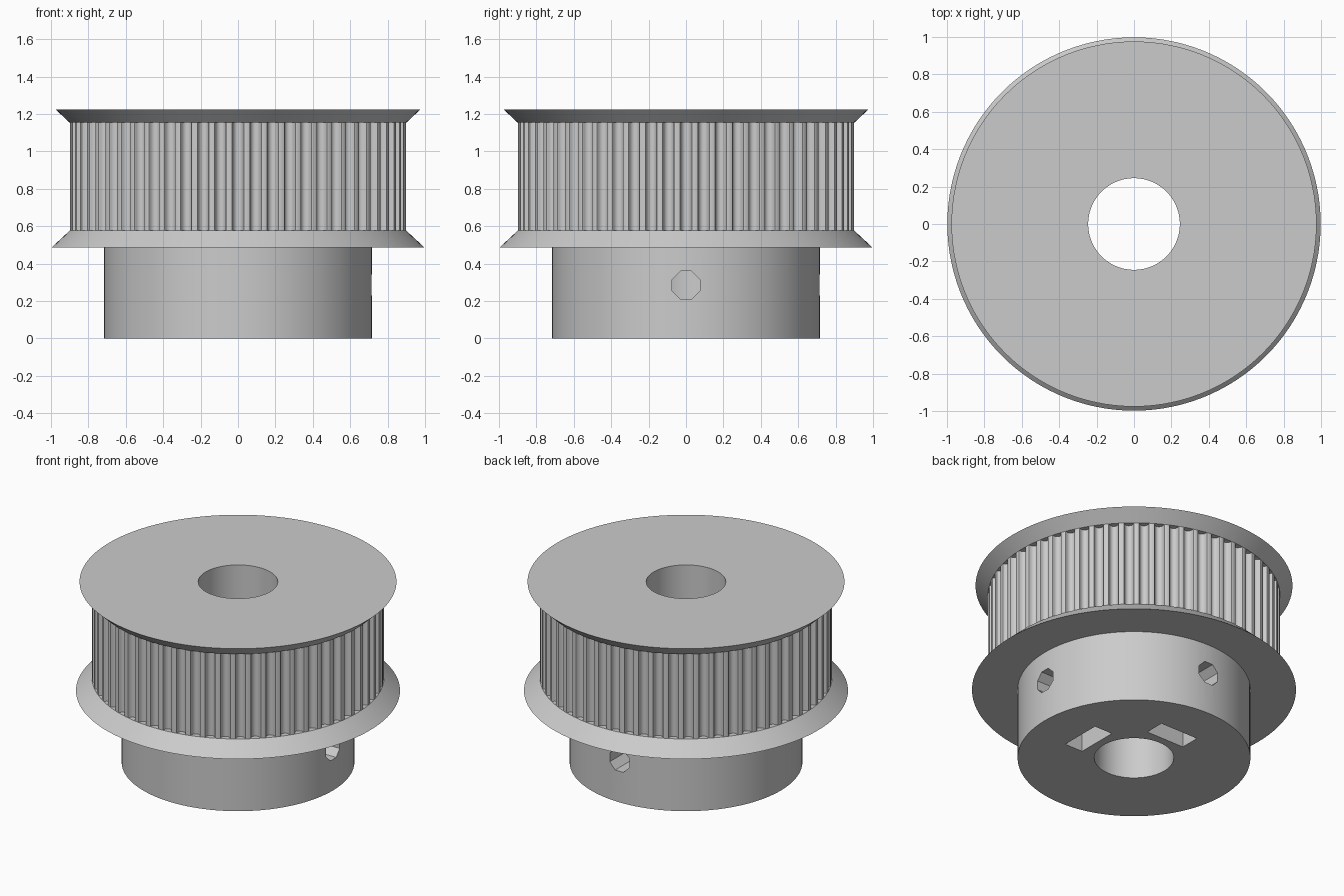
import bpy, bmesh
from math import pi, sin, cos, tau
from mathutils import Matrix, Vector

cube = bpy.data.objects.get("Cube")
if cube:
    bpy.data.objects.remove(cube, do_unlink=True)

TEETH = 60
SEGMENTS = 120
BORE, HUB, WHEEL = 0.245, 0.717, 0.90
HUB_TOP, BELT_LOW, BELT_HIGH, TOP = 0.485, 0.576, 1.153, 1.225
SCREW_Z = 0.285

grey = bpy.data.materials.new("light grey plastic")
grey.use_nodes = True
colour = (0.6, 0.6, 0.6, 1)
grey.diffuse_color = colour
grey.node_tree.nodes["Principled BSDF"].inputs["Base Color"].default_value = colour


def make_object(name, bm):
    bmesh.ops.recalc_face_normals(bm, faces=bm.faces)
    mesh = bpy.data.meshes.new(name)
    bm.to_mesh(mesh)
    bm.free()
    mesh.materials.append(grey)
    obj = bpy.data.objects.new(name, mesh)
    bpy.context.collection.objects.link(obj)
    return obj


def add_prism(bm, outline, start, end, matrix):
    """Extrude a 2D outline along local z, then place it with the matrix."""
    low, high = ([bm.verts.new(matrix @ Vector((x, y, z))) for x, y in outline]
                 for z in (start, end))
    bm.faces.new(low)
    bm.faces.new(high)
    n = len(outline)
    for i in range(n):
        j = (i + 1) % n
        bm.faces.new((low[i], low[j], high[j], high[i]))


def lathe(name, profile):
    """Turn a closed (radius, height) profile around the z axis."""
    bm = bmesh.new()
    rings = [[bm.verts.new((r * cos(tau * s / SEGMENTS), r * sin(tau * s / SEGMENTS), z))
              for r, z in profile] for s in range(SEGMENTS)]
    for s in range(SEGMENTS):
        a, b = rings[s], rings[(s + 1) % SEGMENTS]
        for i in range(len(profile)):
            j = (i + 1) % len(profile)
            bm.faces.new((a[i], b[i], b[j], a[j]))
    return make_object(name, bm)


def cut(target, cutter):
    """Subtract the cutter from the target and remove it."""
    cutter.hide_render = True
    bpy.context.view_layer.objects.active = target
    mod = target.modifiers.new("cut", "BOOLEAN")
    mod.operation = "DIFFERENCE"
    mod.solver = "EXACT"
    mod.object = cutter
    bpy.ops.object.modifier_apply(modifier=mod.name)
    bpy.data.objects.remove(cutter, do_unlink=True)


# Hub, sloped flanges and belt wheel turned as one solid with a bore
pulley = lathe("belt_pulley", [
    (BORE, 0), (HUB, 0), (HUB, HUB_TOP), (0.998, HUB_TOP), (WHEEL, BELT_LOW),
    (WHEEL, BELT_HIGH), (0.976, TOP), (BORE, TOP)])

# Rounded belt grooves: half outline as (half width, depth)
half = [(0.0357, -0.02), (0.0357, 0), (0.031, 0.002), (0.0286, 0.006),
        (0.0277, 0.0114), (0.0241, 0.0212), (0.0171, 0.0305), (0.0061, 0.0359)]
groove = [(WHEEL - d, w) for w, d in half] + [(WHEEL - d, -w) for w, d in reversed(half)]
bm = bmesh.new()
for t in range(TEETH):
    add_prism(bm, groove, BELT_LOW, BELT_HIGH, Matrix.Rotation(tau * t / TEETH, 4, "Z"))
cut(pulley, make_object("groove_cutter", bm))

# Two set screw holes with nut pockets open to the underside
octagon = [(0.08 * cos(pi / 8 + i * pi / 4), 0.08 * sin(pi / 8 + i * pi / 4)) for i in range(8)]
flat = 0.1425
pocket = [(-flat, -SCREW_Z - 0.05), (flat, -SCREW_Z - 0.05),
          (flat, 0.082), (0, 0.164), (-flat, 0.082)]
# Local x, y, z become world y, z, x
sideways = Matrix(((0, 0, 1, 0), (1, 0, 0, 0), (0, 1, 0, SCREW_Z), (0, 0, 0, 1)))
for turn in (0, pi / 2):
    place = Matrix.Rotation(turn, 4, "Z") @ sideways
    for name, outline, start, end in (("nut_pocket_cutter", pocket, 0.298, 0.433),
                                      ("screw_hole_cutter", octagon, 0.1, 0.8)):
        bm = bmesh.new()
        add_prism(bm, outline, start, end, place)
        cut(pulley, make_object(name, bm))

# Smooth round walls, crisp edges
bpy.ops.object.select_all(action="DESELECT")
pulley.select_set(True)
bpy.context.view_layer.objects.active = pulley
bpy.ops.object.shade_smooth_by_angle(angle=pi / 6)
